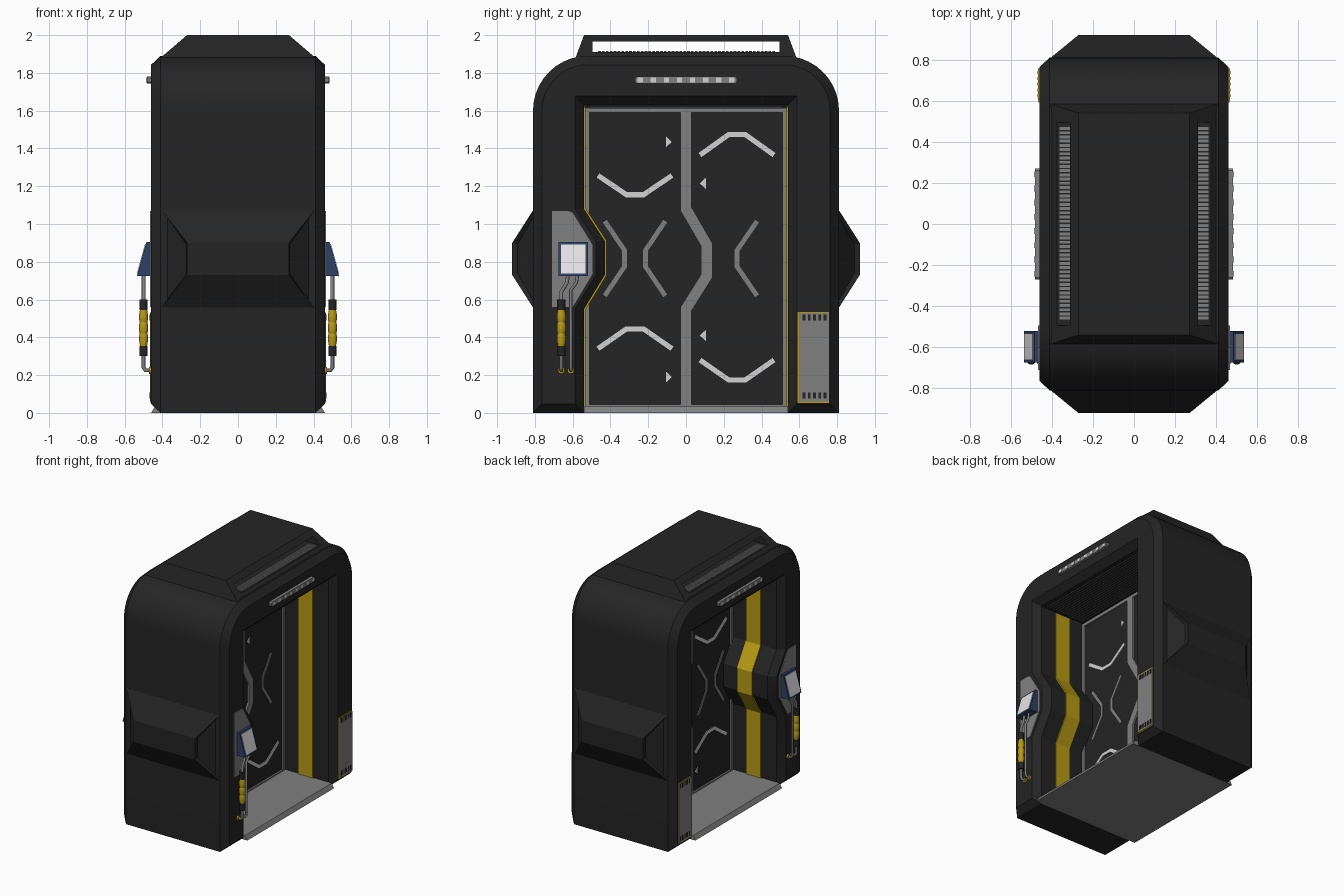
import bpy, bmesh, math
from mathutils import Vector

if "Cube" in bpy.data.objects:
    bpy.data.objects.remove(bpy.data.objects["Cube"])


def material(name, rgb):
    m = bpy.data.materials.new(name)
    m.use_nodes = True
    m.diffuse_color = (*rgb, 1)
    m.node_tree.nodes["Principled BSDF"].inputs["Base Color"].default_value = (*rgb, 1)
    return m


BLACK = material("black_metal", (0.018, 0.018, 0.018))
GREY = material("grey_metal", (0.22, 0.22, 0.22))
DARK = material("dark_grey", (0.035, 0.035, 0.035))
WHITE = material("white_paint", (0.65, 0.65, 0.65))
SCREEN = material("screen_white", (0.8, 0.8, 0.82))
YELLOW = material("yellow_paint", (0.48, 0.33, 0.008))
BLUE = material("blue_casing", (0.028, 0.052, 0.13))
parts = []


def finish(name, bm, mats, mirror=True):
    """Turn a bmesh into a part, mirrored across x by default."""
    bmesh.ops.recalc_face_normals(bm, faces=bm.faces)
    me = bpy.data.meshes.new(name)
    bm.to_mesh(me)
    bm.free()
    ob = bpy.data.objects.new(name, me)
    for m in mats:
        me.materials.append(m)
    bpy.context.collection.objects.link(ob)
    if mirror:
        ob.modifiers.new("Mirror", "MIRROR")
    parts.append(ob)
    return ob


def add_loft(bm, a, b, cap=True):
    """Skin between two matching loops of points."""
    va, vb = [bm.verts.new(p) for p in a], [bm.verts.new(p) for p in b]
    n = len(a)
    for i in range(n):
        j = (i + 1) % n
        bm.faces.new((va[i], va[j], vb[j], vb[i]))
    if cap:
        bm.faces.new(va)
        bm.faces.new(vb)


def prism(name, polys, x0, x1, mat):
    """Extrude (y, z) outlines along x."""
    bm = bmesh.new()
    for poly in polys:
        add_loft(bm, [(x0, y, z) for y, z in poly], [(x1, y, z) for y, z in poly])
    return finish(name, bm, [mat])


def rect(y0, y1, z0, z1):
    return [(y0, z0), (y1, z0), (y1, z1), (y0, z1)]


def ribbon(pts, w):
    """Outline of an open (y, z) path widened to w with mitred corners."""
    p = [Vector(q) for q in pts]
    left, right = [], []
    for i, q in enumerate(p):
        d0 = (q - p[i - 1]).normalized() if i else (p[1] - q).normalized()
        d1 = (p[i + 1] - q).normalized() if i < len(p) - 1 else d0
        n0, n1 = Vector((-d0.y, d0.x)), Vector((-d1.y, d1.x))
        m = (n0 + n1).normalized()
        off = m * (w / 2 / m.dot(n0))
        left.append(tuple(q + off))
        right.append(tuple(q - off))
    return left + right[::-1]


def hull(name, groups, mat, mirror=True):
    bm = bmesh.new()
    for pts in groups:
        vs = [bm.verts.new(p) for p in pts]
        bmesh.ops.convex_hull(bm, input=vs)
    bmesh.ops.dissolve_limit(bm, angle_limit=0.01, verts=bm.verts, edges=bm.edges)
    return finish(name, bm, [mat], mirror)


# Door housing: arch outline with a doorway, chamfered toward each open side
JAMB = [(-0.54, 1.08), (-0.43, 0.91), (-0.43, 0.73), (-0.54, 0.55)]


def outline(d):
    r, pts = 0.29 - d, [(-0.81 + d, d)]
    for side, start in ((-1, 180), (1, 90)):
        for k in range(11):
            t = math.radians(start - 9 * k)
            pts.append((side * 0.52 + r * math.cos(t), 1.6 + r * math.sin(t)))
    pts += [(0.81 - d, d), (0.54 + d, d), (0.54 + d, 1.63 + d), (-0.54 - d, 1.63 + d)]
    return pts + [(y - d, z) for y, z in JAMB] + [(-0.54 - d, d)]


bm = bmesh.new()
loops = [[(x, y, z) for y, z in outline(d)]
         for x, d in ((-0.46, 0.047), (-0.41, 0), (0.41, 0), (0.46, 0.047))]
for a, b in zip(loops, loops[1:]):
    add_loft(bm, a, b, cap=False)
for end in (loops[0], loops[-1]):
    bm.faces.new([bm.verts.new(p) for p in end])
bmesh.ops.remove_doubles(bm, verts=bm.verts, dist=0.0001)
finish("housing", bm, [BLACK], mirror=False)

# Bulges on the front and back with recessed end panels
for s, nm in ((-1, "front"), (1, "back")):
    bm = bmesh.new()
    add_loft(bm, [(x, s * 0.805, z) for x, z in rect(-0.41, 0.41, 0.55, 1.08)],
             [(x, s * 0.92, z) for x, z in rect(-0.27, 0.27, 0.73, 0.9)])
    bmesh.ops.recalc_face_normals(bm, faces=bm.faces)
    ends = [f for f in bm.faces if abs(f.normal.x) > 0.5]
    bmesh.ops.inset_individual(bm, faces=ends, thickness=0.022, depth=-0.02)
    finish(nm + "_bulge", bm, [BLACK], mirror=False)


# Roof hood: tapered block with a slot open from side to side
def hood(z):
    t = (z - 1.88) / 0.12
    return 0.41 - 0.14 * t, 0.585 - 0.045 * t


def hood_layer(z0, z1, inner=None):
    pts = []
    for z in (z0, z1):
        hx, hy = hood(z)
        ys = (-hy, hy) if inner is None else (inner, math.copysign(hy, inner))
        pts += [(x, y, z) for x in (-hx, hx) for y in ys]
    return pts


hull("roof_hood", [hood_layer(1.88, 1.91), hood_layer(1.965, 2.0),
                   hood_layer(1.91, 1.965, 0.495), hood_layer(1.91, 1.965, -0.495)],
     BLACK, mirror=False)
prism("roof_vent_ribs", [rect(y, y + 0.014, 1.908, 1.915)
                         for y in (-0.465 + 0.0205 * i for i in range(46))], 0.288, 0.362, GREY)

# Doorway floor
hull("floor", [[(x, y, z) for x, z in ((-0.46, 0), (0.46, 0), (-0.44, 0.035), (0.44, 0.035))
               for y in (-0.54, 0.54)]], GREY, mirror=False)

# Ceiling grille under the lintel
prism("ceiling_panel", [rect(-0.53, 0.53, 1.622, 1.632)], 0.03, 0.4, BLACK)
bm = bmesh.new()
for i in range(15):
    x = 0.05 + 0.023 * i
    add_loft(bm, [(x, y, z) for y, z in rect(-0.51, 0.51, 1.612, 1.625)],
             [(x + 0.013, y, z) for y, z in rect(-0.51, 0.51, 1.612, 1.625)])
finish("ceiling_ribs", bm, [DARK])

# Yellow jamb stripes, one following the jamb bulge
prism("jamb_stripes", [ribbon([(-0.54, 1.62)] + JAMB + [(-0.54, 0.03)], 0.018),
                       rect(0.531, 0.545, 0.03, 1.62)], 0.15, 0.28, YELLOW)

# Door leaves, border and stepped centre seam
prism("door_leaves", [rect(-0.55, 0.55, 0.02, 1.635)], 0, 0.025, BLACK)
prism("door_border", [rect(-0.532, -0.51, 0.04, 1.615), rect(0.51, 0.532, 0.04, 1.615),
                      rect(-0.51, 0.51, 1.59, 1.615), rect(-0.532, 0.532, 0.02, 0.045)],
      0.02, 0.038, GREY)
prism("door_seam", [ribbon([(0, 1.59), (0, 1.08), (0.11, 0.89), (0.11, 0.725),
                            (0, 0.55), (0, 0.045)], 0.06)], 0.02, 0.038, GREY)


# Painted door marks: chevrons and arrows
def chevron(yc, z_end, z_mid):
    return ribbon([(yc - 0.196, z_end), (yc - 0.045, z_mid),
                   (yc + 0.045, z_mid), (yc + 0.196, z_end)], 0.027)


def bracket(y_end, y_mid):
    return ribbon([(y_end, 1.015), (y_mid, 0.86), (y_mid, 0.775), (y_end, 0.62)], 0.025)


def arrow(y, z, d):
    return [(y, z - 0.03), (y + 0.032 * d, z), (y, z + 0.03)]


prism("door_chevrons", [chevron(-0.27, 1.257, 1.155), chevron(-0.27, 0.34, 0.445),
                        chevron(0.27, 1.365, 1.473), chevron(0.27, 0.28, 0.175)],
      0.024, 0.031, WHITE)
prism("door_brackets", [bracket(-0.43, -0.325), bracket(-0.11, -0.215), bracket(0.376, 0.27)],
      0.024, 0.031, GREY)
prism("door_arrows", [arrow(-0.107, 1.435, 1), arrow(-0.107, 0.19, 1),
                      arrow(0.105, 1.215, -1), arrow(0.105, 0.41, -1)], 0.024, 0.031, WHITE)

# Light bar above the doorway
prism("light_bar", [[(-0.27, 1.752), (-0.26, 1.744), (0.26, 1.744), (0.27, 1.752),
                     (0.27, 1.772), (0.26, 1.78), (-0.26, 1.78), (-0.27, 1.772)]],
      0.455, 0.482, GREY)
prism("lights", [rect(y, y + 0.028, 1.749, 1.775)
                 for y in (-0.256 + 0.0692 * i for i in range(8))], 0.48, 0.486, WHITE)

# Vent plate beside the doorway, with yellow edging and slots
prism("vent_edging", [rect(0.59, 0.757, 0.053, 0.535)], 0.455, 0.464, YELLOW)
prism("vent_plate", [rect(0.6, 0.757, 0.06, 0.528)], 0.46, 0.467, GREY)
prism("vent_slots", [rect(y, y + 0.015, z, z + 0.034)
                     for y in (0.617 + 0.028 * i for i in range(5)) for z in (0.075, 0.488)],
      0.463, 0.469, BLACK)

# Control console: wall plate, tilted casing and screen
prism("console_plate", [[(-0.71, 0.56), (-0.6, 0.56), (-0.495, 0.735), (-0.495, 0.89),
                         (-0.6, 1.06), (-0.625, 1.07), (-0.71, 1.07)]], 0.455, 0.466, GREY)
hull("console_casing", [[(x, y, z) for x, z in ((0.46, 0.905), (0.485, 0.905),
                         (0.535, 0.725), (0.46, 0.725)) for y in (-0.675, -0.52)]], BLUE)
hull("console_screen", [[(0.485 + (0.905 - z) * 0.278 + dx, y, z) for dx in (-0.003, 0.004)
                         for z in (0.738, 0.892) for y in (-0.662, -0.533)]], SCREEN)

# Canister: lathed body with black caps
prof = [(0, 0.3), (0.022, 0.3), (0.022, 0.355), (0.019, 0.355), (0.024, 0.385), (0.024, 0.405),
        (0.02, 0.42), (0.024, 0.435), (0.024, 0.465), (0.02, 0.48), (0.024, 0.495),
        (0.024, 0.515), (0.019, 0.545), (0.022, 0.545), (0.022, 0.6), (0, 0.6)]
bm = bmesh.new()
vs = [bm.verts.new((0.5 + r, -0.66, z)) for r, z in prof]
es = [bm.edges.new(pair) for pair in zip(vs, vs[1:])]
bmesh.ops.spin(bm, geom=vs + es, cent=(0.5, -0.66, 0), axis=(0, 0, 1),
               angle=math.tau, steps=16, use_duplicate=False)
bmesh.ops.remove_doubles(bm, verts=bm.verts, dist=0.0001)
for f in bm.faces:
    f.material_index = 0 if 0.355 < f.calc_center_median().z < 0.545 else 1
finish("canister", bm, [YELLOW, BLACK])


# Hoses from the console to the wall
def hose(name, pts, r):
    cu = bpy.data.curves.new(name, "CURVE")
    cu.dimensions, cu.bevel_depth, cu.bevel_resolution = "3D", r, 2
    cu.use_fill_caps = True
    for s in (1, -1):
        sp = cu.splines.new("POLY")
        sp.points.add(len(pts) - 1)
        for q, (x, y, z) in zip(sp.points, pts):
            q.co = (s * x, y, z, 1)
    cu.materials.append(GREY)
    bpy.context.collection.objects.link(bpy.data.objects.new(name, cu))


hose("canister_hose", [(0.5, -0.625, 0.73), (0.5, -0.63, 0.69), (0.5, -0.66, 0.64),
                       (0.5, -0.66, 0.24), (0.49, -0.66, 0.225), (0.455, -0.66, 0.225)], 0.01)
hose("side_hose", [(0.5, -0.575, 0.73), (0.5, -0.58, 0.69), (0.5, -0.61, 0.65),
                   (0.5, -0.61, 0.24), (0.49, -0.61, 0.225), (0.455, -0.61, 0.225)], 0.009)
rings = [[(yc + 0.018 * math.cos(k * math.tau / 12), 0.225 + 0.018 * math.sin(k * math.tau / 12))
          for k in range(12)] for yc in (-0.66, -0.61)]
prism("hose_flanges", rings, 0.455, 0.472, YELLOW)

# Smooth shading on curved parts with crisp edges
for ob in bpy.context.selected_objects:
    ob.select_set(False)
for ob in parts:
    ob.select_set(True)
bpy.context.view_layer.objects.active = parts[0]
bpy.ops.object.shade_smooth_by_angle(angle=math.radians(25))
